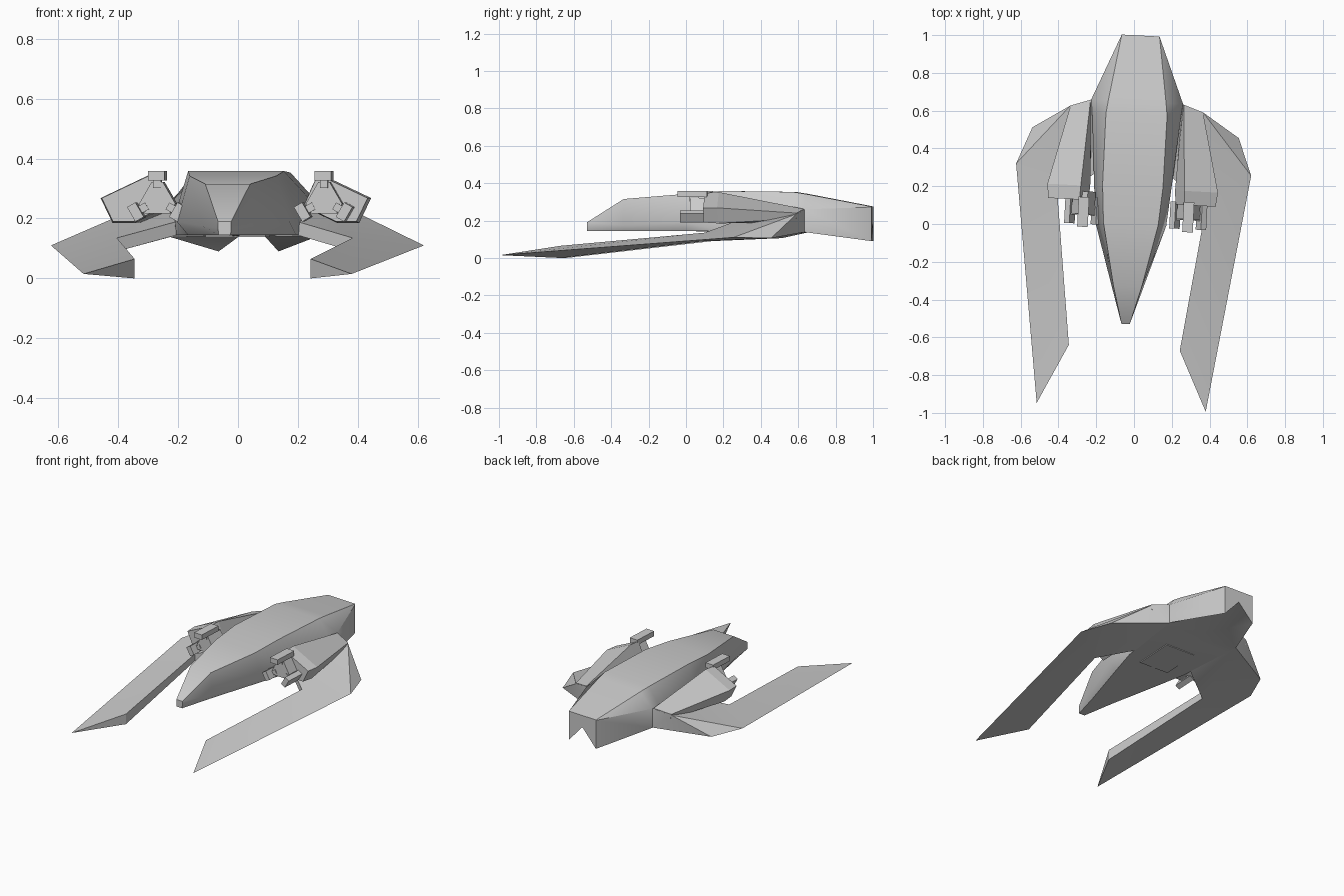
import bpy, bmesh, math
from mathutils import Matrix, Vector

if "Cube" in bpy.data.objects:
    bpy.data.objects.remove(bpy.data.objects["Cube"])

# The whole craft is turned slightly about z
POSE = Matrix.Translation((-0.017, 0, 0)) @ Matrix.Rotation(math.radians(-3), 4, 'Z')


def add_mesh(name, verts, faces, smooth=None):
    bm = bmesh.new()
    vs = [bm.verts.new(v) for v in verts]
    for f in faces:
        bm.faces.new([vs[i] for i in f])
    bmesh.ops.recalc_face_normals(bm, faces=bm.faces)
    bmesh.ops.transform(bm, matrix=POSE, verts=bm.verts)
    me = bpy.data.meshes.new(name)
    bm.to_mesh(me)
    bm.free()
    ob = bpy.data.objects.new(name, me)
    bpy.context.collection.objects.link(ob)
    if smooth:
        bpy.ops.object.select_all(action='DESELECT')
        ob.select_set(True)
        bpy.context.view_layer.objects.active = ob
        bpy.ops.object.shade_smooth_by_angle(angle=math.radians(smooth))
    return ob


def loft(name, rings, smooth=None):
    n = len(rings[0])
    verts = [p for r in rings for p in r]
    faces = [(k * n + i, k * n + (i + 1) % n, (k + 1) * n + (i + 1) % n, (k + 1) * n + i)
             for k in range(len(rings) - 1) for i in range(n)]
    faces += [tuple(range(n)), tuple(range(len(verts) - n, len(verts)))]
    return add_mesh(name, verts, faces, smooth)


def box(name, center, size, roll=0.0, pivot=(0, 0, 0)):
    rot = Matrix.Rotation(roll, 3, 'Y')
    c, p = Vector(center), Vector(pivot)
    verts = [p + rot @ (c + Vector((sx * size[0], sy * size[1], sz * size[2])) / 2)
             for sx in (-1, 1) for sy in (-1, 1) for sz in (-1, 1)]
    faces = [(0, 1, 3, 2), (4, 5, 7, 6), (0, 1, 5, 4), (2, 3, 7, 6), (0, 2, 6, 4), (1, 3, 7, 5)]
    return add_mesh(name, verts, faces)


# Hull: y, roof edge, side edge, bottom edge, height of the bottom centre line
stations = [
    (-0.53, (0.022, 0.19), (0.022, 0.168), (0.02, 0.145), 0.145),
    (-0.33, (0.075, 0.315), (0.085, 0.175), (0.065, 0.145), 0.145),
    (0.0, (0.145, 0.342), (0.188, 0.19), (0.15, 0.145), 0.143),
    (0.2, (0.16, 0.358), (0.205, 0.21), (0.2, 0.145), 0.142),
    (0.579, (0.162, 0.353), (0.235, 0.255), (0.24, 0.139), 0.142),
    (0.649, (0.153, 0.342), (0.243, 0.26), (0.243, 0.138), 0.15),
    (0.999, (0.1, 0.275), (0.1, 0.272), (0.1, 0.09), 0.20),
]
rings = []
for y, *pts, zc in stations:
    right = [(x, y, z) for x, z in pts]
    rings.append(right + [(0, y, zc)] + [(-x, yy, z) for x, yy, z in reversed(right)])
loft("hull", rings, 42)

# Belly hatch
box("belly_hatch", (0, 0.3, 0.141), (0.2, 0.26, 0.006))

# Swept wings
wing = [(0.448, -0.972, 0.015), (0.294, -0.656, 0.065), (0.294, -0.656, 0.0),
        (0.623, 0.288, 0.11), (0.394, 0.12, 0.135), (0.394, 0.12, 0.09),
        (0.547, 0.484, 0.106), (0.351, 0.61, 0.235), (0.243, 0.647, 0.26),
        (0.243, 0.647, 0.138), (0.2, 0.26, 0.19), (0.2, 0.26, 0.145)]
wing_faces = [(0, 1, 4, 3), (3, 4, 7), (3, 7, 6), (4, 10, 8, 7), (0, 3, 5, 2), (3, 6, 5),
              (5, 6, 9), (5, 9, 11), (1, 2, 5, 4), (0, 2, 1), (4, 5, 11, 10),
              (6, 7, 9), (7, 8, 9), (8, 10, 11, 9)]

# Weapon pods blending into the wing shoulders
pod_front = [(0.275, 0.352), (0.452, 0.268), (0.412, 0.185), (0.34, 0.185), (0.225, 0.24)]
pod_rear = [(0.247, 0.645, 0.262), (0.351, 0.61, 0.24), (0.345, 0.61, 0.21),
            (0.3, 0.62, 0.19), (0.24, 0.64, 0.22)]
nip = [(0.32 + (x - 0.32) * 0.94, 0.115, 0.265 + (z - 0.265) * 0.94) for x, z in pod_front]
full = [(x, 0.19, z) for x, z in pod_front]

for side, s in (("right", 1), ("left", -1)):
    def flip(pts):
        return [(s * x, y, z) for x, y, z in pts]
    add_mesh(side + "_wing", flip(wing), wing_faces, 32)
    loft(side + "_pod", [flip(nip), flip(full), flip(pod_rear)])

# Triple gun clusters: core, spokes and three barrels
for side, cx in (("right", 0.302), ("left", -0.255)):
    pivot = (cx, 0, 0.262)
    core = [[(cx + 0.062 * math.sin(a), y, 0.262 + 0.062 * math.cos(a))
             for a in [math.radians(d + o) for d in (0, 120, 240) for o in (-18, 18)]]
            for y in (0.04, 0.16)]
    loft(side + "_gun_core", core)
    for i in range(3):
        a = math.radians(120 * i)
        front = -0.028 if i == 0 else -0.012
        box(f"{side}_gun_spoke_{i}", (0, 0.06, 0.06), (0.026, 0.05, 0.04), a, pivot)
        box(f"{side}_gun_barrel_{i}", (0, (front + 0.13) / 2, 0.081),
            (0.056, 0.13 - front, 0.032), a, pivot)
